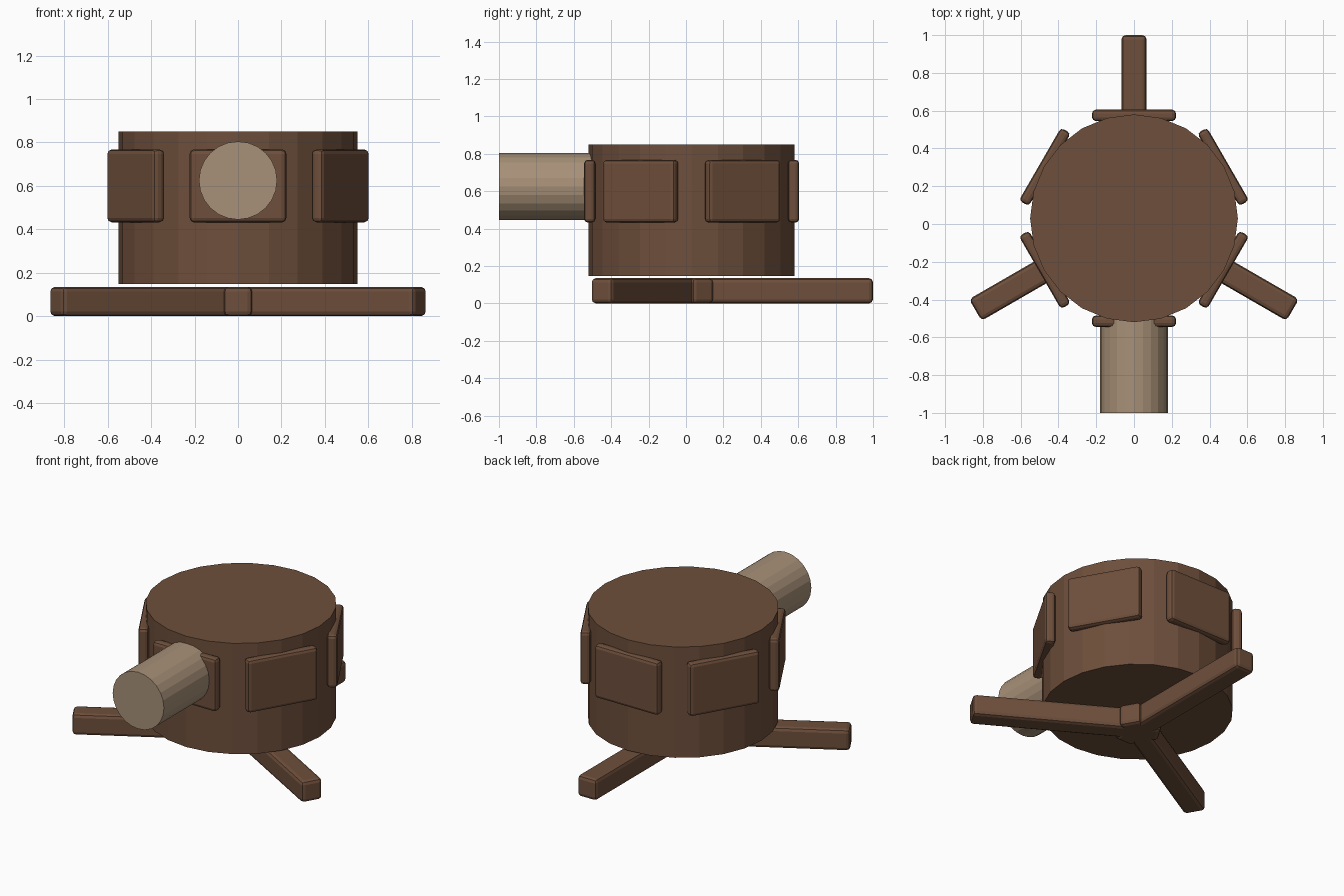
import bpy, math
from mathutils import Matrix, Vector

if "Cube" in bpy.data.objects:
    bpy.data.objects.remove(bpy.data.objects["Cube"])

CY = 0.03  # drum axis offset along y


def material(name, rgb):
    m = bpy.data.materials.new(name)
    m.diffuse_color = (*rgb, 1)
    m.use_nodes = True
    m.node_tree.nodes["Principled BSDF"].inputs["Base Color"].default_value = m.diffuse_color
    return m


BROWN = material("dark brown", (0.156, 0.078, 0.044))
TAN = material("pale tan", (0.39, 0.283, 0.188))


def cylinder(name, radius, depth, loc, mat, rot=(0, 0, 0)):
    bpy.ops.mesh.primitive_cylinder_add(vertices=24, radius=radius, depth=depth,
                                        location=loc, rotation=rot)
    ob = bpy.context.object
    ob.name = name
    ob.data.materials.append(mat)
    return ob


def radial_box(name, angle, dist, size, z, bevel):
    """Rounded box; local x points outward from the drum axis."""
    bpy.ops.mesh.primitive_cube_add(size=1)
    ob = bpy.context.object
    ob.name = name
    ob.data.transform(Matrix.Diagonal((*size, 1)))
    a = math.radians(angle)
    ob.location = Vector((dist * math.cos(a), CY + dist * math.sin(a), z))
    ob.rotation_euler.z = a
    ob.data.materials.append(BROWN)
    mod = ob.modifiers.new("rounded_edges", "BEVEL")
    mod.width = bevel
    mod.segments = 2
    return ob


# Main drum
cylinder("drum", 0.55, 0.703, (0, CY, 0.4985), BROWN)

# Barrel projecting forward from the drum
cylinder("barrel", 0.18, 0.7, (0, -0.65, 0.625), TAN, (math.pi / 2, 0, 0))

# Six armour panels around the drum
for i in range(6):
    radial_box(f"side_panel_{i + 1}", 30 + 60 * i, 0.545, (0.06, 0.445, 0.336), 0.6, 0.02)

# Three floor legs crossing under the drum
for i in range(3):
    radial_box(f"floor_leg_{i + 1}", 90 + 120 * i, 0.42, (1.1, 0.132, 0.135), 0.0675, 0.022)
